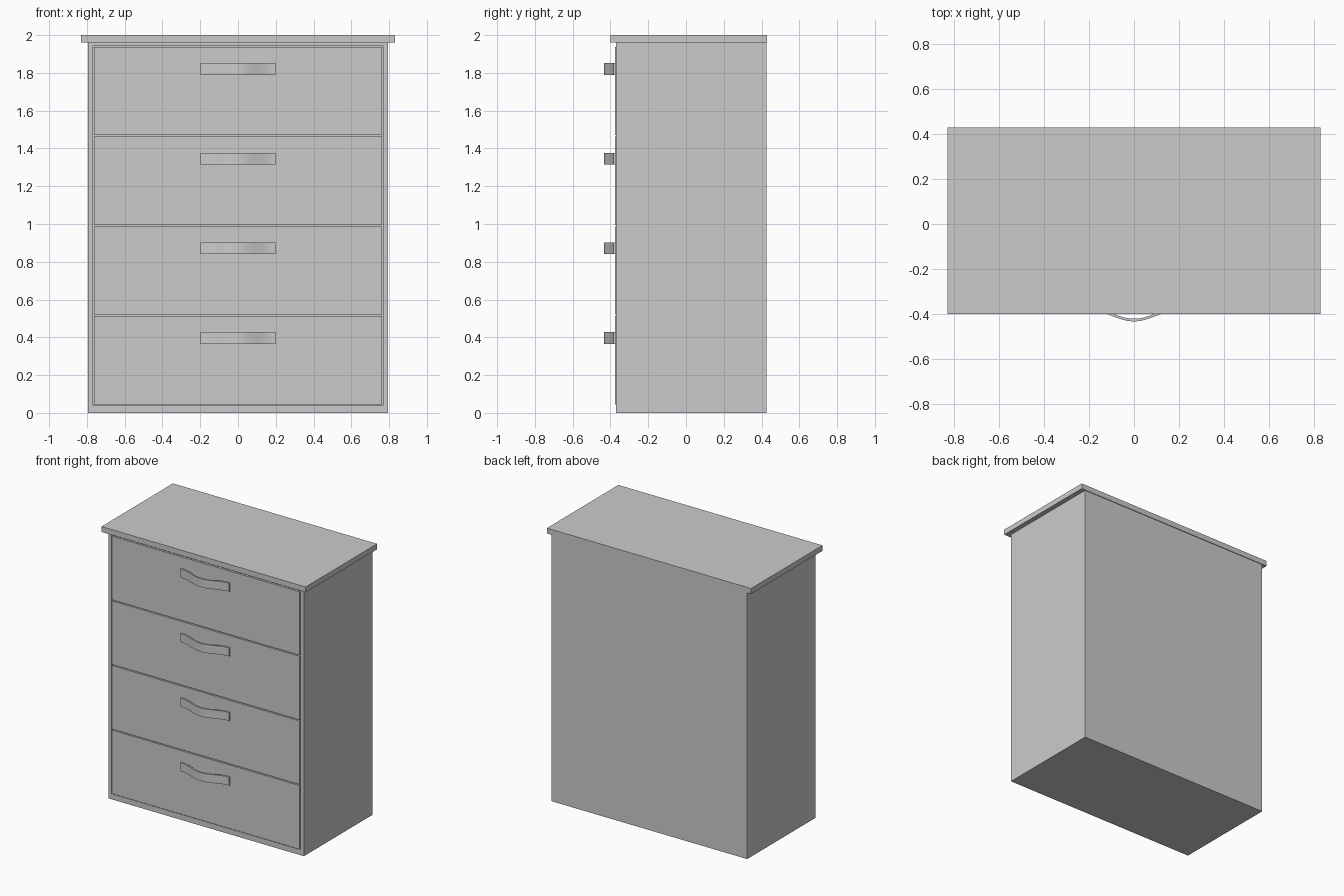
import bpy, bmesh, math
from mathutils import Vector

cube = bpy.data.objects.get("Cube")
if cube:
    bpy.data.objects.remove(cube, do_unlink=True)

grey = bpy.data.materials.new("plain_grey")
grey.use_nodes = True
COLOUR = (0.6, 0.6, 0.6, 1)
grey.diffuse_color = COLOUR
grey.node_tree.nodes["Principled BSDF"].inputs["Base Color"].default_value = COLOUR


def finish(name, bm):
    bmesh.ops.recalc_face_normals(bm, faces=bm.faces)
    mesh = bpy.data.meshes.new(name)
    bm.to_mesh(mesh)
    bm.free()
    mesh.materials.append(grey)
    obj = bpy.data.objects.new(name, mesh)
    bpy.context.collection.objects.link(obj)
    return obj


def box_mesh(half_width, front, back, bottom, top):
    bm = bmesh.new()
    bmesh.ops.create_cube(bm, size=1)
    for v in bm.verts:
        v.co = Vector((v.co.x * 2 * half_width,
                       back if v.co.y > 0 else front,
                       top if v.co.z > 0 else bottom))
    return bm


# Carcass with a shallow opening for the drawers
FRONT = -0.37
bm = box_mesh(0.795, FRONT, 0.425, 0, 1.96)
face = min(bm.faces, key=lambda f: f.calc_center_median().y)
bmesh.ops.inset_region(bm, faces=[face], thickness=0.025)
for v in face.verts:
    v.co.x = math.copysign(0.768, v.co.x)
    v.co.z = 1.942 if v.co.z > 1 else 0.04
opening = bmesh.ops.extrude_discrete_faces(bm, faces=[face])["faces"][0]
bmesh.ops.translate(bm, verts=opening.verts, vec=(0, 0.03, 0))
finish("carcass", bm)

# Overhanging top board
finish("top_board", box_mesh(0.83, -0.4, 0.43, 1.96, 2))


# Bowed strap handle, flat where it meets the drawer
def handle(name, z, half_length=0.198, steps=24):
    bm = bmesh.new()
    rings = []
    for i in range(steps + 1):
        t = 2 * i / steps - 1
        bow = 0.049 * (1 + math.cos(math.pi * t)) / 2
        outer, inner = -0.385 - bow, -0.373 - bow
        rings.append([bm.verts.new((t * half_length, y, z + dz))
                      for y, dz in ((outer, -0.031), (outer, 0.031),
                                    (inner, 0.031), (inner, -0.031))])
    for a, b in zip(rings, rings[1:]):
        for k in range(4):
            n = (k + 1) % 4
            bm.faces.new((a[k], a[n], b[n], b[k]))
    bm.faces.new(rings[0])
    bm.faces.new(rings[-1])
    obj = finish(name, bm)
    bpy.ops.object.select_all(action="DESELECT")
    obj.select_set(True)
    bpy.context.view_layer.objects.active = obj
    bpy.ops.object.shade_smooth_by_angle(angle=math.radians(35))


# Four equal drawers, each with a handle
PITCH = 0.475
for i in range(4):
    low = 0.045 + i * PITCH
    finish(f"drawer_{i + 1}", box_mesh(0.763, -0.375, -0.34, low, low + 0.467))
    handle(f"drawer_handle_{i + 1}", low + 0.351)
